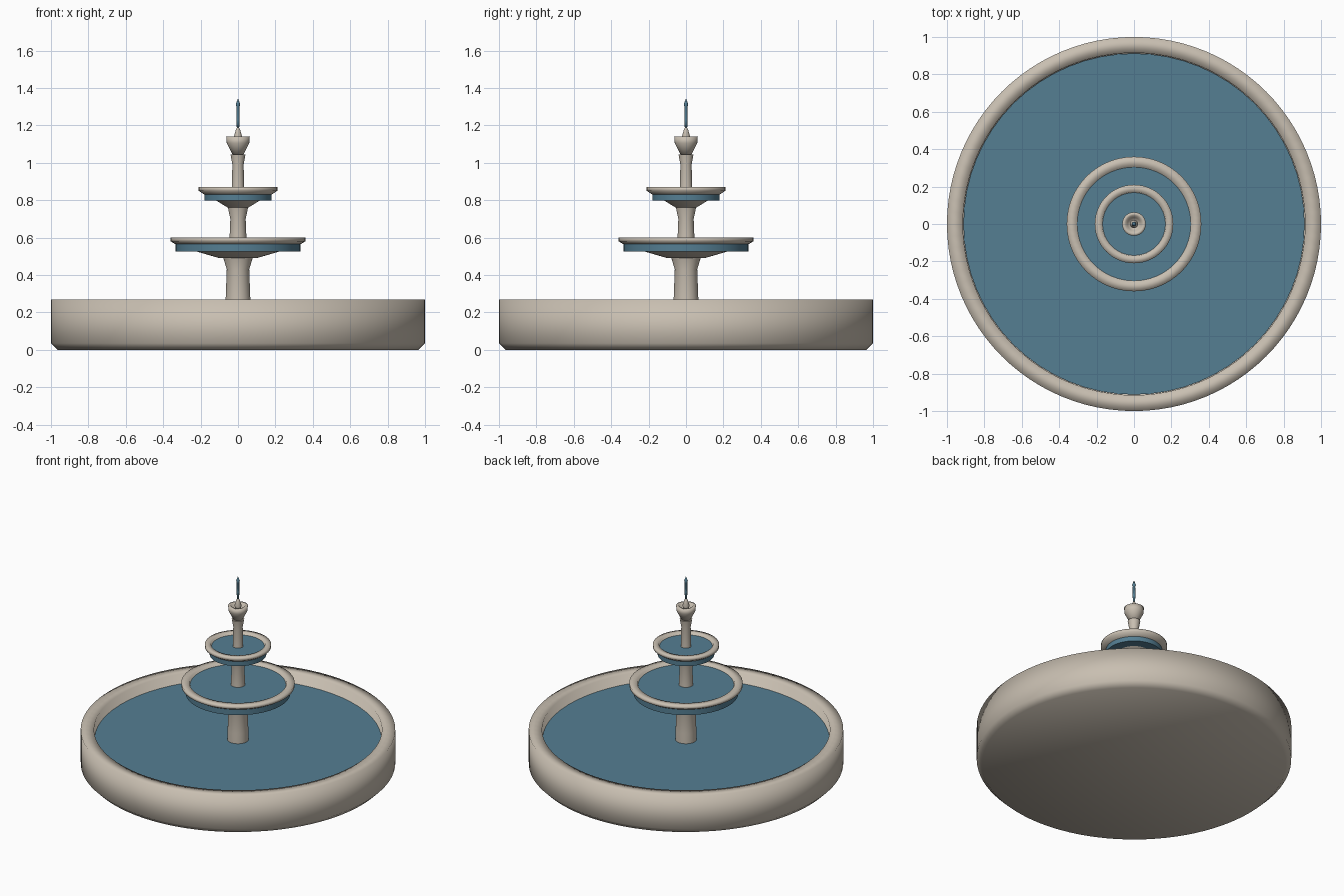
import bpy, bmesh
from math import cos, sin, tau

cube = bpy.data.objects.get("Cube")
if cube:
    bpy.data.objects.remove(cube, do_unlink=True)


def material(name, colour):
    mat = bpy.data.materials.new(name)
    mat.use_nodes = True
    mat.diffuse_color = (*colour, 1)
    mat.node_tree.nodes["Principled BSDF"].inputs["Base Color"].default_value = (*colour, 1)
    return mat


stone = material("pale stone", (0.58, 0.52, 0.44))
water = material("blue water", (0.09, 0.21, 0.29))


def lathe(name, profile, mat, sides=64, sharp=None):
    """Spin (radius, height) points about z; a zero radius closes to a point."""
    bm = bmesh.new()
    rings = []
    for r, z in profile:
        count = sides if r > 0 else 1
        rings.append([bm.verts.new((r * cos(tau * i / sides), r * sin(tau * i / sides), z))
                      for i in range(count)])
    for low, high in zip(rings, rings[1:]):
        for i in range(sides):
            j = (i + 1) % sides
            corners = [low[i % len(low)], low[j % len(low)],
                       high[j % len(high)], high[i % len(high)]]
            bm.faces.new(list(dict.fromkeys(corners)))
    bmesh.ops.recalc_face_normals(bm, faces=bm.faces)
    mesh = bpy.data.meshes.new(name)
    bm.to_mesh(mesh)
    bm.free()
    mesh.materials.append(mat)
    obj = bpy.data.objects.new(name, mesh)
    bpy.context.collection.objects.link(obj)
    bpy.ops.object.select_all(action='DESELECT')
    obj.select_set(True)
    bpy.context.view_layer.objects.active = obj
    if sharp:
        bpy.ops.object.shade_smooth_by_angle(angle=sharp)
    else:
        bpy.ops.object.shade_smooth()
    return obj


def water_disc(name, radius, bottom, top):
    lathe(name, [(0, bottom), (radius, bottom), (radius, top), (0, top)], water, sharp=0.6)


# Ground basin and its pool
lathe("basin", [(0, 0), (0.965, 0), (1, 0.035), (1, 0.27), (0.915, 0.27),
                (0.91, 0.08), (0, 0.08)], stone, 96)
water_disc("basin_water", 0.912, 0.1, 0.2)

# Lower tier
lathe("lower_column", [(0, 0.08), (0.068, 0.08), (0.066, 0.27), (0.06, 0.43),
                       (0.078, 0.49), (0, 0.49)], stone, sharp=0.8)
lathe("lower_bowl", [(0, 0.49), (0.1, 0.49), (0.22, 0.525), (0.335, 0.565), (0.36, 0.58),
                     (0.36, 0.6), (0.31, 0.6), (0.3, 0.575), (0, 0.545)], stone)
water_disc("lower_bowl_water", 0.333, 0.525, 0.585)

# Upper tier
lathe("middle_column", [(0, 0.53), (0.046, 0.53), (0.045, 0.6), (0.041, 0.7),
                        (0.055, 0.765), (0, 0.765)], stone, sharp=0.8)
lathe("upper_bowl", [(0, 0.76), (0.055, 0.76), (0.115, 0.797), (0.18, 0.83), (0.21, 0.85),
                     (0.21, 0.87), (0.172, 0.87), (0.165, 0.845), (0, 0.815)], stone)
water_disc("upper_bowl_water", 0.18, 0.797, 0.855)

# Top column, cup and finial
lathe("top_column", [(0, 0.81), (0.034, 0.81), (0.033, 0.87), (0.03, 0.99),
                     (0.04, 1.045), (0, 1.045)], stone, sharp=0.8)
lathe("cup", [(0, 1.04), (0.028, 1.04), (0.06, 1.105), (0.063, 1.14),
              (0.045, 1.14), (0.035, 1.11), (0, 1.09)], stone)
lathe("finial", [(0, 1.09), (0.014, 1.09), (0.022, 1.14), (0.012, 1.175),
                 (0.005, 1.19), (0, 1.19)], stone, 24)

# Water jet
lathe("water_jet", [(0, 1.18), (0.006, 1.18), (0.009, 1.23), (0.008, 1.3),
                    (0.012, 1.312), (0, 1.345)], water, 12)
